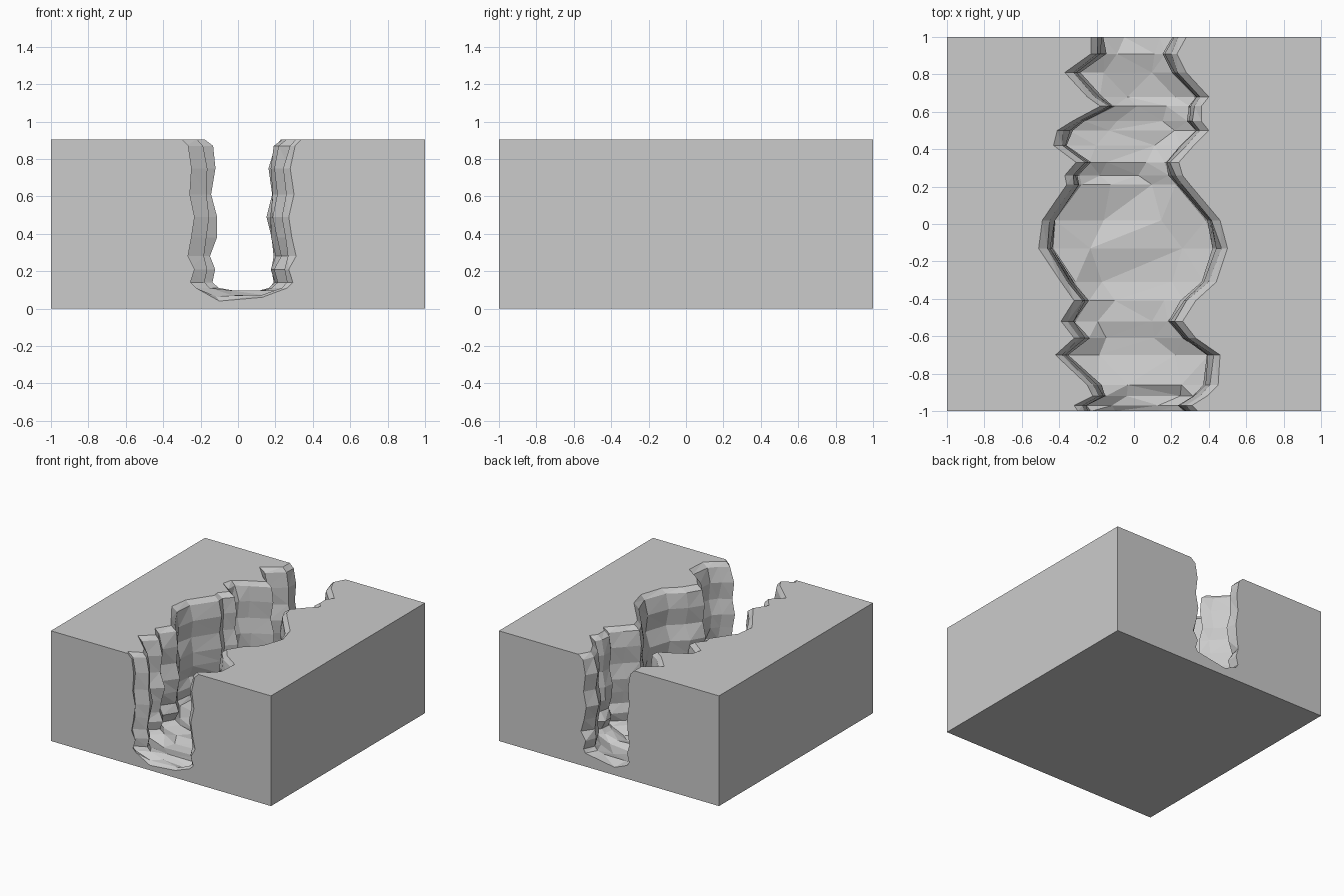
import bpy, bmesh, random

if "Cube" in bpy.data.objects:
    bpy.data.objects.remove(bpy.data.objects["Cube"])

random.seed(4)
HEIGHT = 0.905

# Plan of the gorge rim: (y, left x, right x)
STATIONS = [
    (-1.00, -0.30, 0.34), (-0.97, -0.32, 0.31), (-0.92, -0.22, 0.39),
    (-0.86, -0.25, 0.45), (-0.70, -0.42, 0.46), (-0.61, -0.32, 0.33),
    (-0.52, -0.39, 0.26), (-0.41, -0.32, 0.33), (-0.31, -0.39, 0.44),
    (-0.13, -0.51, 0.50), (0.02, -0.49, 0.46), (0.21, -0.36, 0.30),
    (0.26, -0.37, 0.26), (0.33, -0.31, 0.24), (0.42, -0.43, 0.32),
    (0.50, -0.41, 0.40), (0.55, -0.33, 0.36), (0.63, -0.18, 0.36),
    (0.68, -0.25, 0.40), (0.81, -0.37, 0.28), (0.91, -0.23, 0.23),
    (1.00, -0.23, 0.28)]

# Wall profile: (z, inward distance from the rim)
WALL = [(HEIGHT, 0.0), (0.87, 0.04), (0.75, 0.06), (0.61, 0.045),
        (0.49, 0.075), (0.38, 0.06), (0.28, 0.035), (0.21, 0.06),
        (0.14, 0.04), (0.11, 0.07)]


def section(y, left, right):
    """One closed slice of the block with the gorge cut in its top."""
    def wall(x, inward):
        pts = []
        for i, (z, d) in enumerate(WALL):
            jit = random.uniform(-0.01, 0.01) if i else 0
            pts.append((x + inward * (d + jit), y, z))
        return pts
    lw, rw = wall(left, 1), wall(right, -1)
    width = right - left
    floor = [(left + width * random.uniform(0.26, 0.38), y, random.uniform(0.04, 0.10)),
             (left + width * random.uniform(0.62, 0.78), y, random.uniform(0.05, 0.105))]
    if y == -1:
        floor = [(-0.10, y, 0.04), (0.13, y, 0.06)]
    return [(-1, y, 0), (-1, y, HEIGHT)] + lw + floor + rw[::-1] + [(1, y, HEIGHT), (1, y, 0)]


# Block with gorge, lofted along y
bm = bmesh.new()
rings = [[bm.verts.new(p) for p in section(*s)] for s in STATIONS]
n = len(rings[0])
for a, b in zip(rings, rings[1:]):
    for i in range(n):
        j = (i + 1) % n
        bm.faces.new((a[i], a[j], b[j], b[i]))
bm.faces.new(rings[0])
bm.faces.new(rings[-1][::-1])
bmesh.ops.recalc_face_normals(bm, faces=bm.faces)

# Crisp facets on the rock
bmesh.ops.triangulate(bm, faces=bm.faces)
bmesh.ops.recalc_face_normals(bm, faces=bm.faces)
mesh = bpy.data.meshes.new("canyon_block")
bm.to_mesh(mesh)
bm.free()
bpy.context.collection.objects.link(bpy.data.objects.new("canyon_block", mesh))
